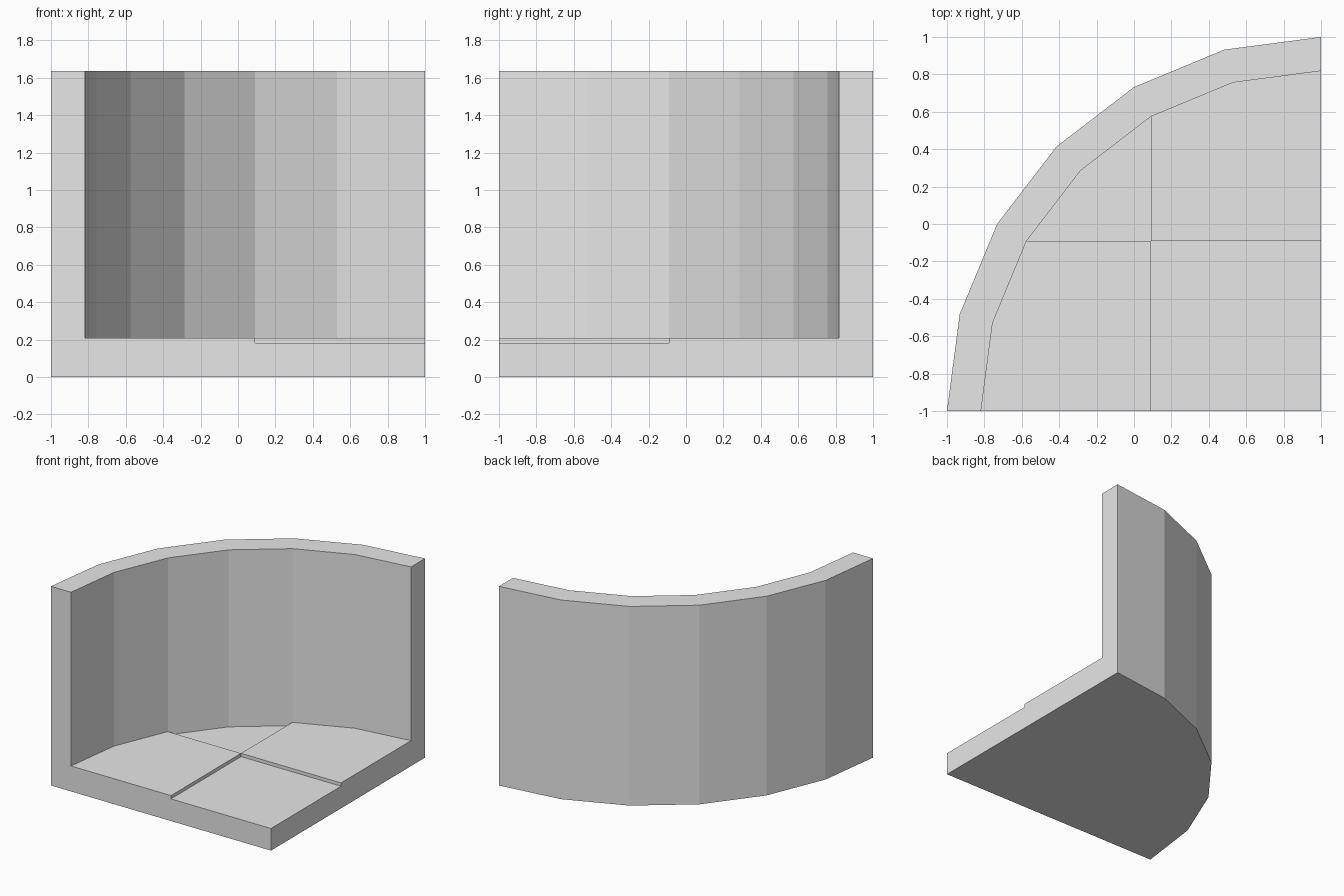
import bpy
from math import sin, cos, radians

cube = bpy.data.objects.get("Cube")
if cube:
    bpy.data.objects.remove(cube, do_unlink=True)

# One unit of the layout grid; the curve is centred on the front left corner
U = 1 / 11
CX, CY = 1, -1
OUTER, INNER, TILE = 22 * U, 20 * U, 10 * U
BASE_TOP, TILE_TOP, WALL_TOP = 2 * U, 2.3 * U, 18 * U

grey = bpy.data.materials.new("light_grey")
grey.use_nodes = True
grey.diffuse_color = (0.8, 0.8, 0.8, 1)
grey.node_tree.nodes["Principled BSDF"].inputs["Base Color"].default_value = (0.8, 0.8, 0.8, 1)


def arc(radius, start=0, end=90):
    """Points every 15 degrees, from the back end of the curve to the front."""
    return [(CX - radius * sin(radians(a)), CY + radius * cos(radians(a)))
            for a in range(start, end + 1, 15)]


def prism(name, outline, bottom, top):
    """Extrude a counter-clockwise outline between two heights."""
    n = len(outline)
    verts = [(x, y, z) for z in (bottom, top) for x, y in outline]
    faces = [tuple(reversed(range(n))), tuple(range(n, 2 * n))]
    faces += [(i, (i + 1) % n, (i + 1) % n + n, i + n) for i in range(n)]
    mesh = bpy.data.meshes.new(name)
    mesh.from_pydata(verts, [], faces)
    mesh.materials.append(grey)
    obj = bpy.data.objects.new(name, mesh)
    bpy.context.collection.objects.link(obj)


# Quarter-round floor slab
prism("floor_base", arc(OUTER) + [(CX, CY)], 0, BASE_TOP)

# Curved wall standing on the rim of the slab
prism("curved_wall", arc(OUTER) + arc(INNER)[::-1], BASE_TOP, WALL_TOP)

# Two raised floor tiles, laid diagonally opposite each other
seam_x, seam_y = CX - TILE, CY + TILE
prism("back_floor_tile", arc(INNER, 0, 30) + [(seam_x, seam_y), (CX, seam_y)],
      BASE_TOP, TILE_TOP)
prism("right_floor_tile", arc(INNER, 60, 90) + [(seam_x, CY), (seam_x, seam_y)],
      BASE_TOP, TILE_TOP)
